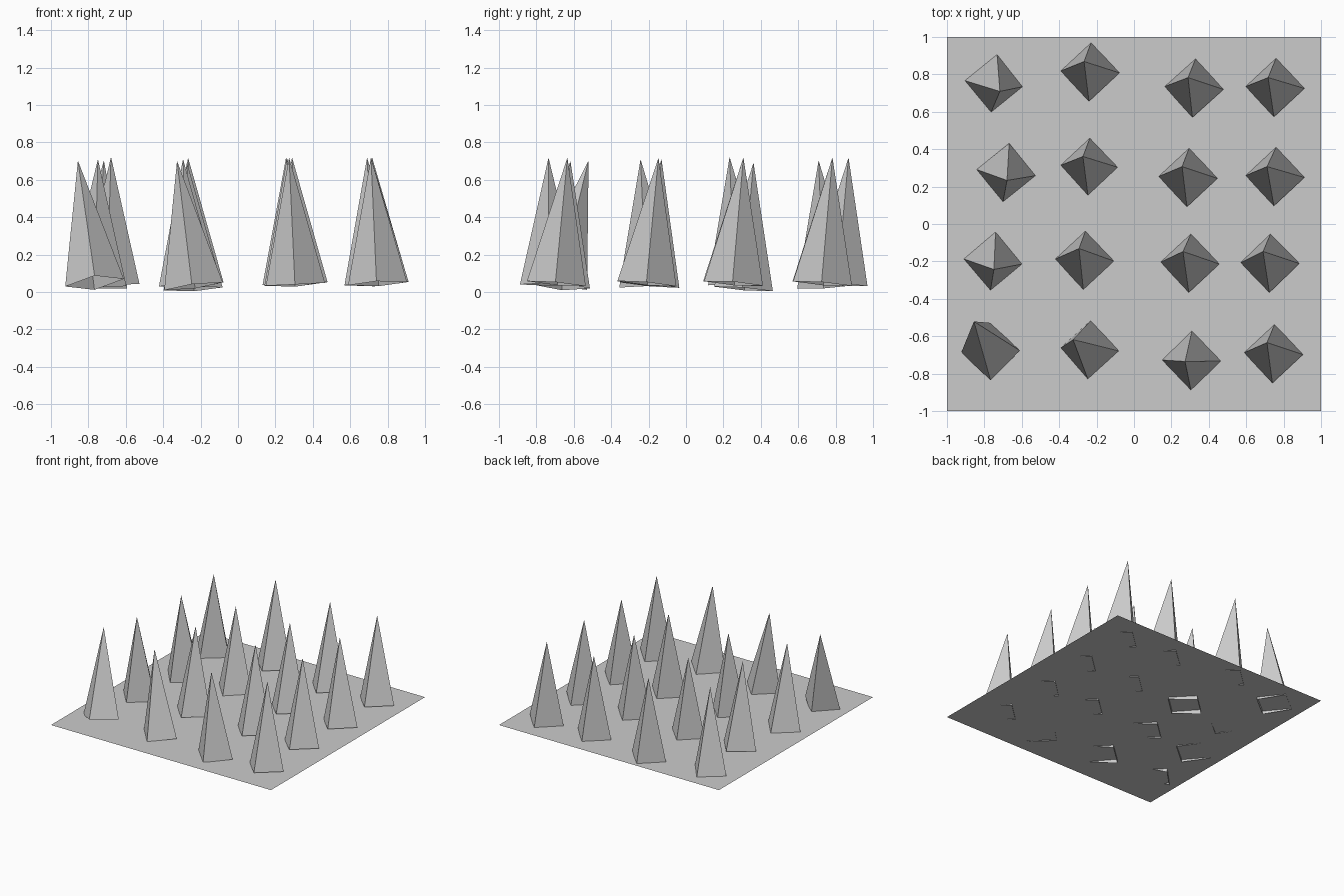
import bpy, bmesh, math
from mathutils import Matrix, Vector

if "Cube" in bpy.data.objects:
    bpy.data.objects.remove(bpy.data.objects["Cube"])

PLANE_Z = 0.043
RADIUS, HEIGHT = 0.158, 0.678

# base x, base y, base z, apex x, apex y, twist in degrees
SPIKES = [
    (-.749, .751, .028, -.717, .709, -6), (-.235, .813, .044, -.267, .869, -2),
    (.321, .727, .045, .289, .783, -3), (.754, .730, .045, .717, .783, -2),
    (-.684, .275, .046, -.679, .233, -6), (-.240, .307, .017, -.273, .361, -2),
    (.289, .249, .045, .257, .307, -2), (.754, .254, .046, .711, .307, -2),
    (-.754, -.200, .034, -.749, -.243, -5), (-.265, -.193, .037, -.294, -.131, -2),
    (.299, -.209, .043, .262, -.147, -2), (.727, -.209, .045, .690, -.147, -1),
    (-.767, -.682, .050, -.856, -.521, 1), (-.238, -.671, .031, -.326, -.618, -3),
    (.307, -.730, .042, .273, -.735, -1), (.746, -.693, .045, .711, -.634, -2),
]


def add_object(name, bm):
    mesh = bpy.data.meshes.new(name)
    bm.to_mesh(mesh)
    bm.free()
    ob = bpy.data.objects.new(name, mesh)
    bpy.context.collection.objects.link(ob)
    return ob


# flat ground sheet
bm = bmesh.new()
bmesh.ops.create_grid(bm, x_segments=1, y_segments=1, size=1)
add_object("ground_sheet", bm).location.z = PLANE_Z

# open four-sided spikes, each leaning towards its apex
for i, (x, y, z, ax, ay, twist) in enumerate(SPIKES):
    bm = bmesh.new()
    bmesh.ops.create_cone(bm, cap_ends=False, segments=4, radius1=RADIUS,
                          radius2=0, depth=HEIGHT,
                          matrix=Matrix.Translation((0, 0, HEIGHT / 2)))
    bmesh.ops.remove_doubles(bm, verts=bm.verts, dist=1e-4)
    dx, dy = ax - x, ay - y
    lean = Vector((dx, dy, math.sqrt(HEIGHT ** 2 - dx * dx - dy * dy)))
    tilt = Vector((0, 0, 1)).rotation_difference(lean).to_matrix().to_4x4()
    spike = add_object(f"spike_{i + 1}", bm)
    spike.matrix_world = (Matrix.Translation((x, y, z)) @ tilt
                          @ Matrix.Rotation(math.radians(twist), 4, 'Z'))
